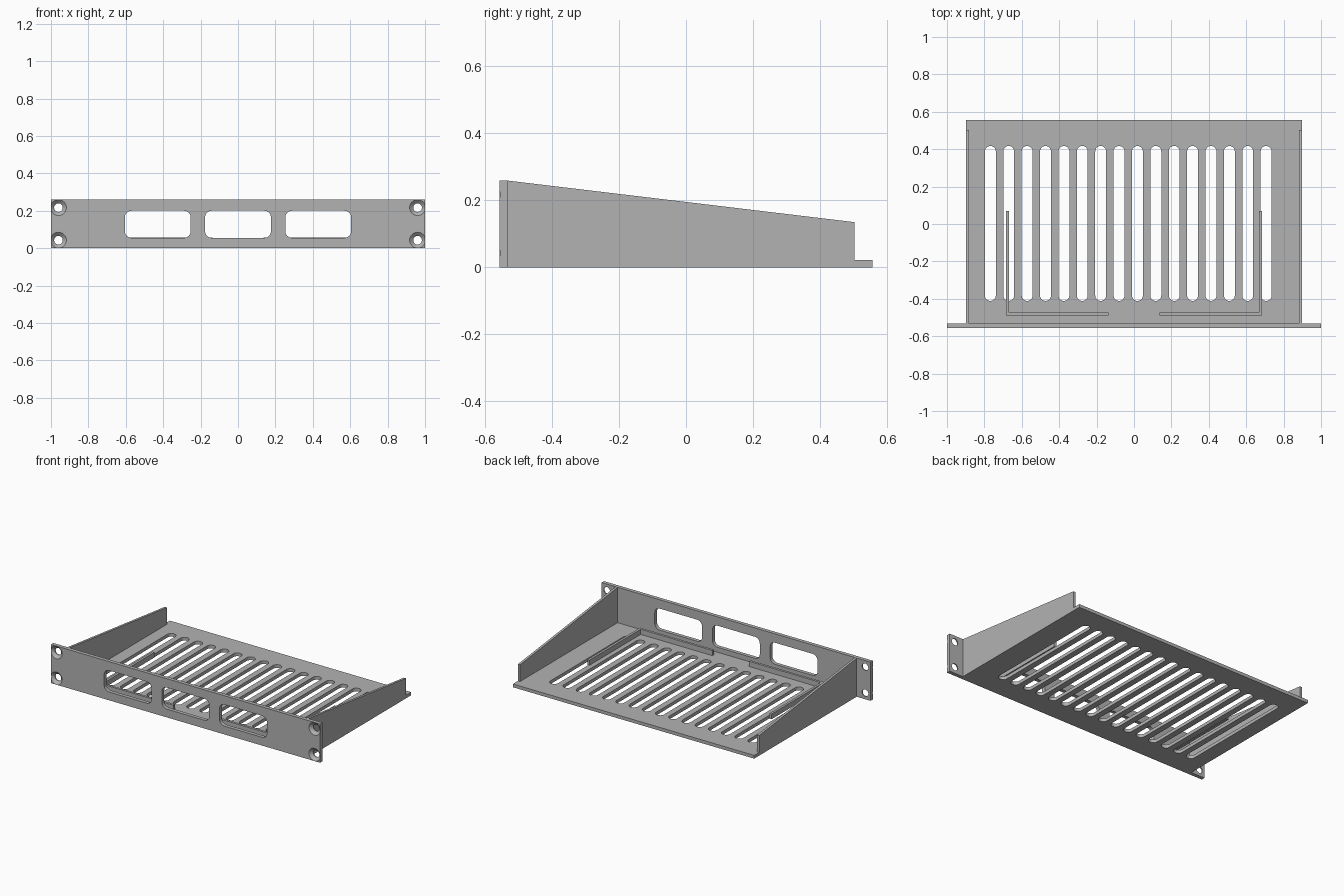
import bpy, bmesh, math
from mathutils import Vector, Matrix

if "Cube" in bpy.data.objects:
    bpy.data.objects.remove(bpy.data.objects["Cube"], do_unlink=True)

HALF_D = 0.557        # half depth of the whole shelf
FACE_BACK = -0.532    # rear plane of the front panel
FLOOR = 0.022
PANEL_H = 0.26
SIDE_X = 0.897
WALL = 0.016

grey = bpy.data.materials.new("painted_grey")
grey.use_nodes = True
grey.diffuse_color = (0.45, 0.45, 0.45, 1)
grey.node_tree.nodes["Principled BSDF"].inputs["Base Color"].default_value = (0.45, 0.45, 0.45, 1)


def prism(bm, points, shift):
    """Extrude a closed outline along shift."""
    face = bm.faces.new([bm.verts.new(p) for p in points])
    result = bmesh.ops.extrude_face_region(bm, geom=[face], use_keep_orig=True)
    verts = [v for v in result["geom"] if isinstance(v, bmesh.types.BMVert)]
    bmesh.ops.translate(bm, verts=verts, vec=Vector(shift))


def box(bm, x0, x1, y0, y1, z0, z1):
    prism(bm, [(x0, y0, z0), (x1, y0, z0), (x1, y1, z0), (x0, y1, z0)], (0, 0, z1 - z0))


def rounded(cx, cy, w, h, r, steps=8):
    """Outline of a rounded rectangle as 2D points."""
    pts = []
    for k, (sx, sy) in enumerate([(1, 1), (-1, 1), (-1, -1), (1, -1)]):
        for i in range(steps + 1):
            a = (k + i / steps) * math.pi / 2
            pts.append((cx + sx * (w / 2 - r) + r * math.cos(a),
                        cy + sy * (h / 2 - r) + r * math.sin(a)))
    return pts


def finish(name, bm):
    bmesh.ops.recalc_face_normals(bm, faces=bm.faces[:])
    mesh = bpy.data.meshes.new(name)
    bm.to_mesh(mesh)
    bm.free()
    mesh.materials.append(grey)
    obj = bpy.data.objects.new(name, mesh)
    bpy.context.collection.objects.link(obj)
    return obj


def cut(obj, *cutters):
    """Subtract the cutters, bake the result and remove them."""
    for c in cutters:
        c.hide_render = True
        mod = obj.modifiers.new("cut", 'BOOLEAN')
        mod.operation, mod.solver, mod.object = 'DIFFERENCE', 'EXACT', c
    graph = bpy.context.evaluated_depsgraph_get()
    baked = bpy.data.meshes.new_from_object(obj.evaluated_get(graph))
    obj.modifiers.clear()
    obj.data = baked
    for c in cutters:
        bpy.data.objects.remove(c, do_unlink=True)


# Front panel with three windows
bm = bmesh.new()
box(bm, -1, 1, -HALF_D, FACE_BACK, 0, PANEL_H)
front_panel = finish("front_panel", bm)

bm = bmesh.new()
for cx in (-0.429, 0, 0.429):
    prism(bm, [(x, -0.6, z) for x, z in rounded(cx, 0.128, 0.352, 0.145, 0.036)], (0, 0.1, 0))
windows = finish("window_cutter", bm)

# Countersunk screw holes in the panel ears
bm = bmesh.new()
for x in (-0.96, 0.96):
    for z in (0.043, 0.217):
        rings = []
        for y, r in ((-0.56, 0.0425), (-0.557, 0.0425), (-0.539, 0.023), (-0.5, 0.023)):
            rings.append([bm.verts.new((x + r * math.cos(a), y, z + r * math.sin(a)))
                          for a in (math.tau * i / 32 for i in range(32))])
        bm.faces.new(rings[0])
        bm.faces.new(rings[-1])
        for a, b in zip(rings, rings[1:]):
            for i in range(32):
                j = (i + 1) % 32
                bm.faces.new((a[i], a[j], b[j], b[i]))
holes = finish("screw_hole_cutter", bm)
cut(front_panel, windows, holes)

# Floor with a row of ventilation slots
bm = bmesh.new()
box(bm, -SIDE_X, SIDE_X, FACE_BACK, HALF_D, 0, FLOOR)
shelf_floor = finish("shelf_floor", bm)

bm = bmesh.new()
for i in range(16):
    outline = rounded(-0.768 + i * 0.0983, 0.003, 0.058, 0.828, 0.0285)
    prism(bm, [(x, y, -0.05) for x, y in outline], (0, 0, 0.15))
cut(shelf_floor, finish("slot_cutter", bm))

# Sloping side walls and L-shaped locating ribs, mirrored
for side, s in (("left", 1), ("right", -1)):
    bm = bmesh.new()
    profile = [(FACE_BACK, FLOOR), (0.503, FLOOR), (0.503, 0.135), (FACE_BACK, PANEL_H - 0.001)]
    prism(bm, [(s * SIDE_X, y, z) for y, z in profile], (-s * WALL, 0, 0))
    finish(side + "_side_wall", bm)

    bm = bmesh.new()
    corner = [(0.136, -0.49), (0.685, -0.49), (0.685, 0.07),
              (0.669, 0.07), (0.669, -0.474), (0.136, -0.474)]
    prism(bm, [(s * x, y, FLOOR) for x, y in corner], (0, 0, 0.035))
    finish(side + "_locating_rib", bm)

# Keep flat faces crisp and the rounded cut-outs smooth
bpy.ops.object.select_all(action='DESELECT')
for obj in (front_panel, shelf_floor):
    obj.select_set(True)
bpy.context.view_layer.objects.active = front_panel
bpy.ops.object.shade_smooth_by_angle(angle=math.radians(30))
